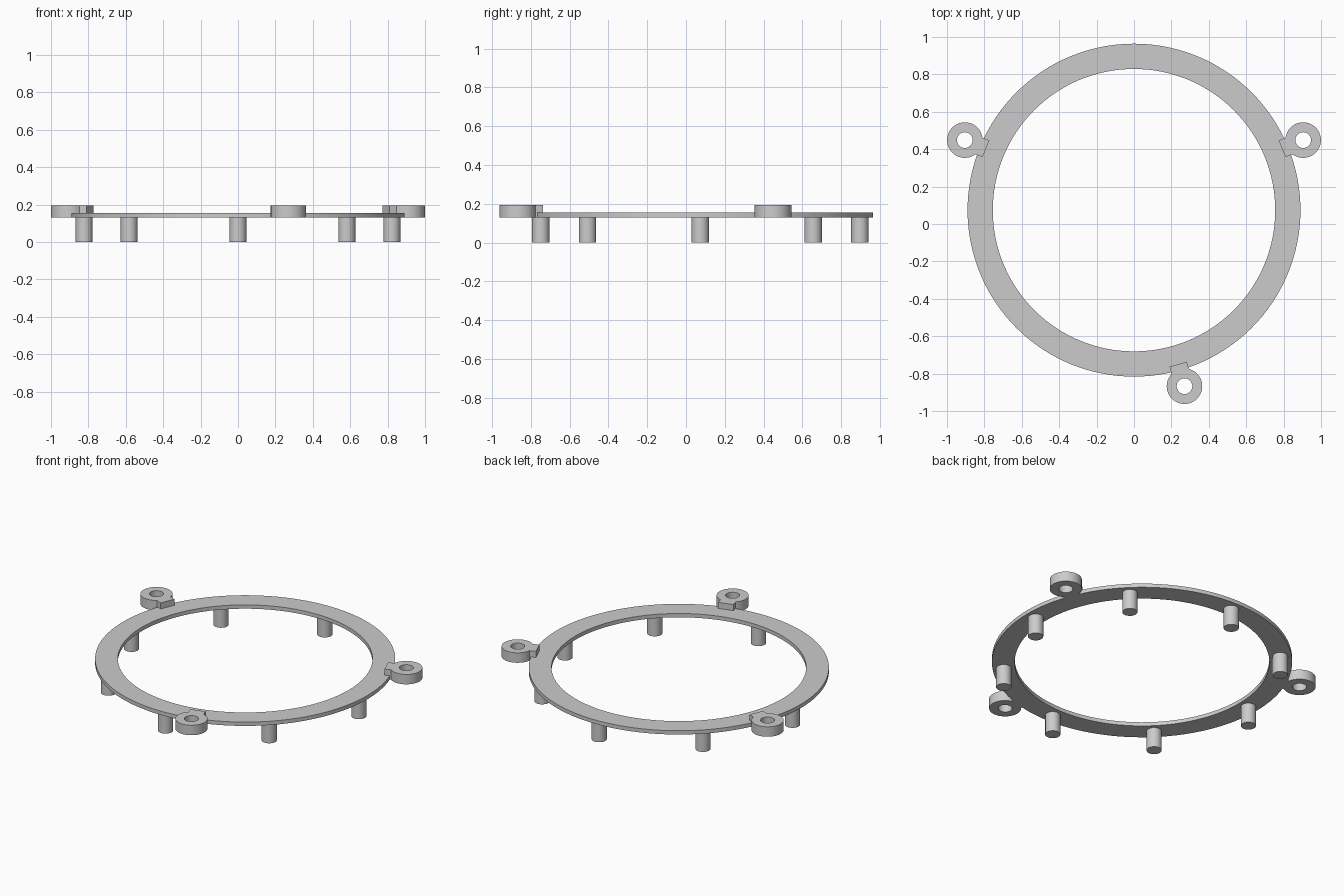
import bpy
from math import sin, cos, pi, radians, sqrt, asin
from mathutils import Matrix, Vector

cube = bpy.data.objects.get("Cube")
if cube:
    bpy.data.objects.remove(cube, do_unlink=True)

CENTRE = Vector((0, 0.074, 0))   # middle of the ring
PLATE_Z = 0.13                   # underside of ring and lugs

grey = bpy.data.materials.new("plain grey")
grey.use_nodes = True
colour = (0.6, 0.6, 0.6, 1)
grey.diffuse_color = colour
grey.node_tree.nodes["Principled BSDF"].inputs["Base Color"].default_value = colour


def arc(radius, start=0, end=2 * pi, steps=64, closed=True):
    count = steps if closed else steps - 1
    return [(radius * cos(start + (end - start) * i / count),
             radius * sin(start + (end - start) * i / count)) for i in range(steps)]


def plate(name, outlines, z0, z1, matrix=Matrix()):
    """Extruded flat shape; the inner outlines become holes."""
    curve = bpy.data.curves.new(name + "_outline", 'CURVE')
    curve.dimensions = '2D'
    curve.fill_mode = 'BOTH'
    curve.extrude = (z1 - z0) / 2
    for points in outlines:
        spline = curve.splines.new('POLY')
        spline.points.add(len(points) - 1)
        for p, (x, y) in zip(spline.points, points):
            p.co = (x, y, 0, 1)
        spline.use_cyclic_u = True
    helper = bpy.data.objects.new(name + "_helper", curve)
    bpy.context.collection.objects.link(helper)
    bpy.context.view_layer.update()
    graph = bpy.context.evaluated_depsgraph_get()
    mesh = bpy.data.meshes.new_from_object(helper.evaluated_get(graph))
    bpy.data.objects.remove(helper, do_unlink=True)
    mesh.transform(matrix @ Matrix.Translation((0, 0, (z0 + z1) / 2)))
    mesh.materials.clear()
    mesh.materials.append(grey)
    obj = bpy.data.objects.new(name, mesh)
    bpy.context.collection.objects.link(obj)
    smooth(obj)
    return obj


def smooth(obj):
    bpy.ops.object.select_all(action='DESELECT')
    obj.select_set(True)
    bpy.context.view_layer.objects.active = obj
    bpy.ops.object.shade_smooth_by_angle(angle=radians(30))


# Flat ring
plate("ring", [arc(0.89, steps=128), arc(0.755, steps=128)],
      PLATE_Z, 0.155, Matrix.Translation(CENTRE))

# Screw lugs: round eye with a square tab reaching inward onto the ring
EYE, HALF_TAB, REACH = 0.095, 0.048, 0.122
gap = asin(HALF_TAB / EYE)
lug_outline = arc(EYE, -pi + gap, pi - gap, 48, closed=False)
lug_outline += [(-REACH, HALF_TAB), (-REACH, -HALF_TAB)]
for name, angle in (("left_lug", 22.5), ("right_lug", 157.5), ("front_lug", -74)):
    place = (Matrix.Translation(CENTRE) @ Matrix.Rotation(radians(angle), 4, 'Z')
             @ Matrix.Translation((0.979, 0, 0)))
    plate(name, [lug_outline, arc(0.042, steps=32)], PLATE_Z, 0.195, place)

# Eight round pegs under the ring
for i in range(8):
    a = i * pi / 4
    bpy.ops.mesh.primitive_cylinder_add(
        vertices=32, radius=0.045, depth=0.14,
        location=CENTRE + Vector((0.823 * cos(a), 0.823 * sin(a), 0.07)))
    peg = bpy.context.object
    peg.name = f"peg_{i + 1}"
    peg.data.materials.append(grey)
    smooth(peg)
